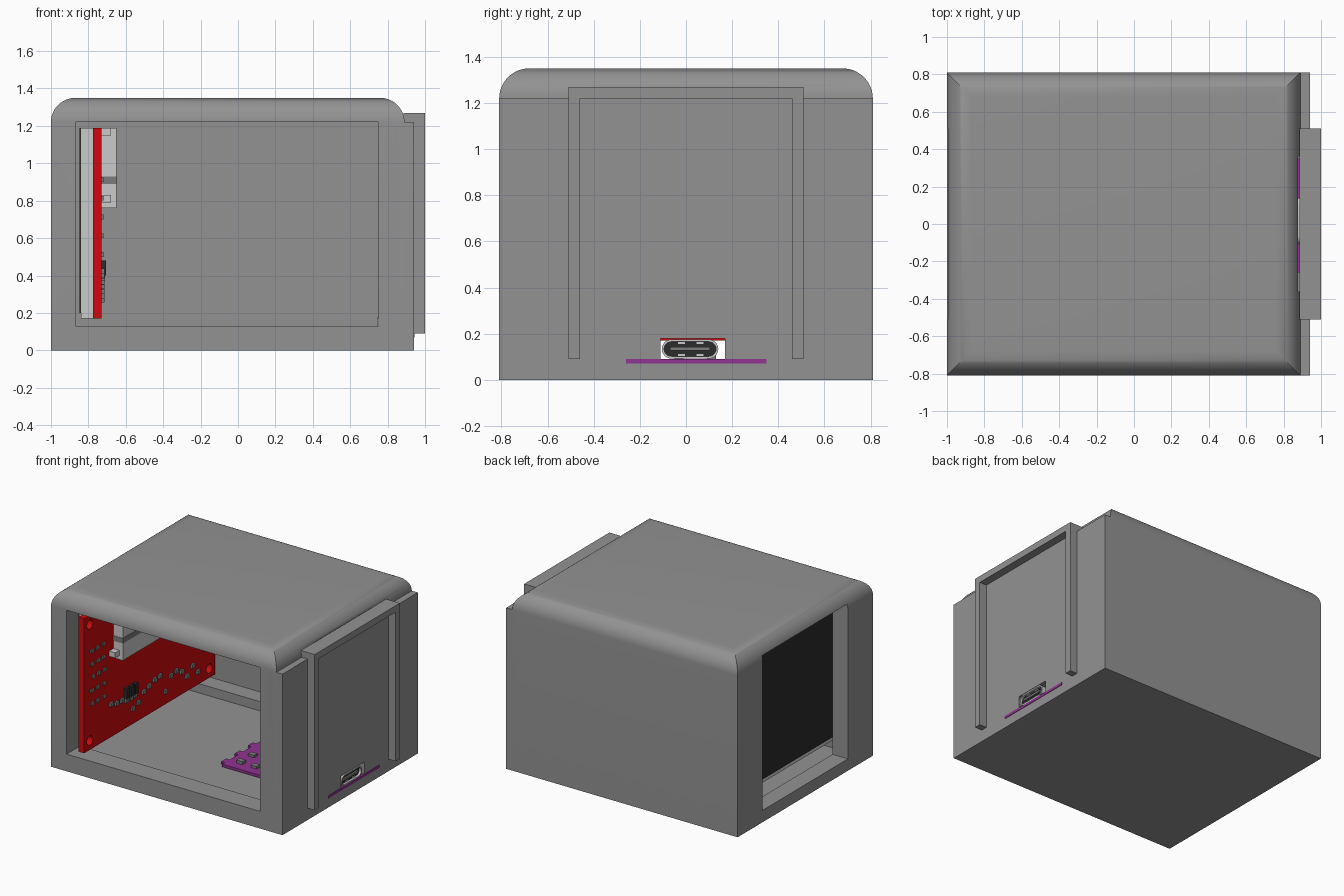
import bpy, bmesh, math, random

if "Cube" in bpy.data.objects:
    bpy.data.objects.remove(bpy.data.objects["Cube"])
random.seed(4)


def material(name, r, g, b):
    m = bpy.data.materials.new(name)
    m.use_nodes = True
    m.diffuse_color = (r, g, b, 1)
    m.node_tree.nodes["Principled BSDF"].inputs["Base Color"].default_value = (r, g, b, 1)
    return m


GREY = material("case grey", .29, .29, .29)
RED = material("board red", .62, .003, .004)
PURPLE = material("board purple", .28, .035, .28)
DARK = material("near black", .025, .025, .025)
LIGHT = material("light grey", .6, .6, .6)
METAL = material("metal grey", .2, .2, .2)


def finish(name, bm, mat):
    bmesh.ops.recalc_face_normals(bm, faces=bm.faces)
    me = bpy.data.meshes.new(name)
    bm.to_mesh(me)
    bm.free()
    me.materials.append(mat)
    ob = bpy.data.objects.new(name, me)
    bpy.context.collection.objects.link(ob)
    return ob


def add_box(bm, x, y, z):
    vs = bmesh.ops.create_cube(bm, size=1)["verts"]
    for v in vs:
        for i, (lo, hi) in enumerate((x, y, z)):
            v.co[i] = lo if v.co[i] < 0 else hi


def box(name, x, y, z, mat):
    bm = bmesh.new()
    add_box(bm, x, y, z)
    return finish(name, bm, mat)


def rod(name, x, y, z, r, mat, sides=24):
    # cylinder along x
    return prism(name, x, [(y + r * math.cos(a), z + r * math.sin(a))
                           for a in (math.tau * i / sides for i in range(sides))], mat)


def prism(name, x, profile, mat):
    bm = bmesh.new()
    f = bm.faces.new([bm.verts.new((x[0], y, z)) for y, z in profile])
    new = bmesh.ops.extrude_face_region(bm, geom=[f])["geom"]
    bmesh.ops.translate(bm, vec=(x[1] - x[0], 0, 0),
                        verts=[g for g in new if isinstance(g, bmesh.types.BMVert)])
    return finish(name, bm, mat)


def capsule(name, x, y, z, mat):
    # slot-shaped bar along x
    r = (z[1] - z[0]) / 2
    pts = []
    for i in range(26):
        right = i < 13
        a = -math.pi / 2 + math.pi * (i if right else i - 1) / 12
        pts.append(((y[1] - r if right else y[0] + r) + r * math.cos(a),
                    (z[0] + z[1]) / 2 + r * math.sin(a)))
    return prism(name, x, pts, mat)


def boolean(ob, tool, op):
    mod = ob.modifiers.new(op, "BOOLEAN")
    mod.operation, mod.object, mod.solver = op, tool, "EXACT"
    bpy.context.view_layer.objects.active = ob
    bpy.ops.object.modifier_apply(modifier=mod.name)
    bpy.data.objects.remove(tool)


def smooth(ob):
    bpy.ops.object.select_all(action="DESELECT")
    ob.select_set(True)
    bpy.context.view_layer.objects.active = ob
    bpy.ops.object.shade_smooth_by_angle(angle=math.radians(30))


# Case: stacked rectangles give a rounded roof with mitred corners
R, SHOULDER, STEPS = .13, 1.22, 12
levels = [(0, 0)] + [(R * (1 - math.cos(a)), SHOULDER + R * math.sin(a))
                     for a in (math.pi / 2 * i / STEPS for i in range(STEPS + 1))]
bm = bmesh.new()
rings = [[bm.verts.new(p) for p in ((-1 + d, -.81 + d, z), (.89 - d, -.81 + d, z),
                                    (.89 - d, .81 - d, z), (-1 + d, .81 - d, z))]
         for d, z in levels]
for low, high in zip(rings, rings[1:]):
    for i in range(4):
        j = (i + 1) % 4
        bm.faces.new((low[i], low[j], high[j], high[i]))
bm.faces.new(rings[0])
bm.faces.new(rings[-1])
case = finish("case", bm, GREY)
boolean(case, box("side_plate", (.85, .94), (-.81, .81), (0, SHOULDER), GREY), "UNION")

# Openings: front window, inner room, screen window, side bay, slit, port hole
for x, y, z in (((-.87, .75), (-.9, .78), (.13, 1.22)),
                ((-.871, .751), (-.65, .65), (.06, 1.221)),
                ((-1.1, -.8), (-.51, .51), (.09, 1.26)),
                ((.7, .889), (-.46, .46), (.061, 1.219)),
                ((.878, .891), (-.36, .36), (1.15, 1.32)),
                ((.85, 1.1), (-.11, .17), (.08, .18))):
    boolean(case, box("cutter", x, y, z, GREY), "DIFFERENCE")
smooth(case)

# Rails on the side
for side, s in (("front", -1), ("back", 1)):
    box(side + "_rail", (.94, 1), sorted((s * .46, s * .51)), (.09, 1.22), GREY)
box("top_rail", (.885, 1), (-.51, .51), (1.22, 1.27), GREY)

# Upright board with mounting holes
board = box("main_board", (-.775, -.73), (-.8, .77), (.17, 1.19), RED)
for y in (-.73, .7):
    for z in (.24, 1.12):
        boolean(board, rod("cutter", (-.9, -.6), y, z, .035, RED), "DIFFERENCE")

# Screen
box("screen_body", (-.84, -.775), (-.7, .7), (.17, 1.19), LIGHT)
box("screen_glass", (-.847, -.84), (-.7, .7), (.2, 1.19), DARK)

# Parts on the upright board
box("board_module", (-.73, -.65), (-.45, .4), (.76, 1.19), LIGHT)
box("module_band", (-.73, -.648), (-.452, .402), (.89, .93), METAL)
for z in (.81, 1.17):
    box("small_socket", (-.73, -.68), (-.5, -.45), (z - .02, z + .02), LIGHT)
for i in range(3):
    y = -.32 + i * .05
    box("switch", (-.73, -.705), (y, y + .035), (.4, .48), DARK)
    box("switch_cap", (-.73, -.71), (y, y + .03), (.37, .4), METAL)

bm = bmesh.new()
for i in range(5):
    for k in range(3):
        y, z = -.72 + k * .07 + random.uniform(-.01, .01), .5 + i * .1
        add_box(bm, (-.73, -.72), (y, y + .035), (z, z + .025))
for i in range(18):
    y, z = -.5 + i * .065, random.uniform(.24, .42)
    add_box(bm, (-.73, -.715), (y, y + .035), (z, z + .03))
finish("board_components", bm, METAL)

# Flat board with the port
box("port_board", (.05, .944), (-.26, .35), (.07, .09), PURPLE)
for y in (-.2, -.04, .12, .28):
    box("board_tab", (.02, .06), (y - .03, y + .03), (.07, .09), PURPLE)
bm = bmesh.new()
for i in range(5):
    for k in range(4):
        x, y = .12 + i * .12, -.19 + k * .14
        add_box(bm, (x, x + .05), (y, y + .04), (.09, random.uniform(.1, .115)))
finish("port_board_components", bm, METAL)

# Port: shell with a hollow mouth, tongue and contacts
shell = capsule("port_shell", (.745, .942), (-.105, .14), (.092, .175), LIGHT)
boolean(shell, capsule("cutter", (.8, 1), (-.095, .13), (.102, .165), LIGHT), "DIFFERENCE")
smooth(shell)
capsule("port_core", (.8, .925), (-.095, .13), (.102, .165), DARK)
box("port_tongue", (.9, .938), (-.07, .105), (.126, .142), METAL)
for y in (-.02, .06):
    for z in (.104, .155):
        box("port_contact", (.92, .93), (y - .015, y + .015), (z, z + .008), LIGHT)
